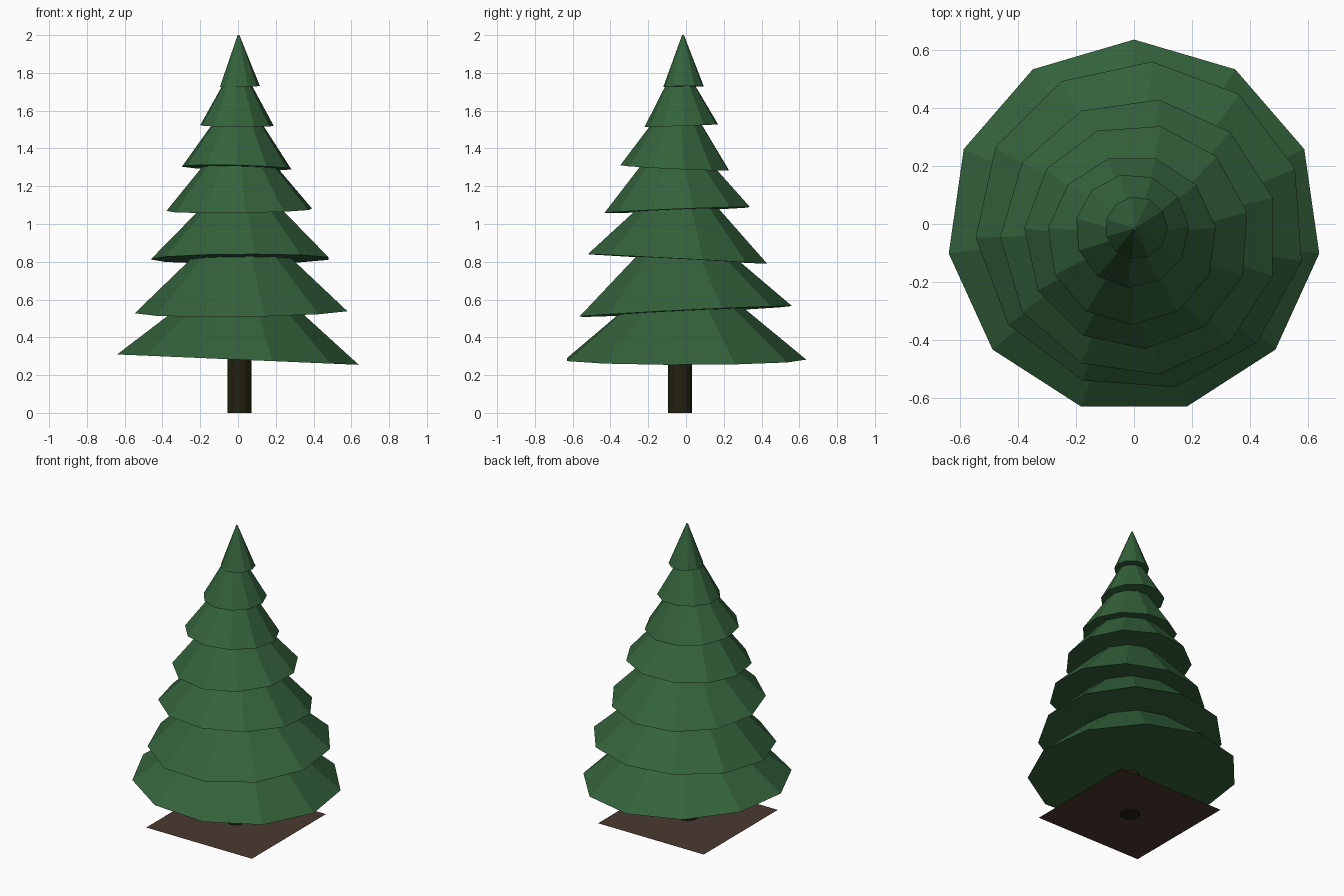
import bpy, bmesh, math
from mathutils import Matrix, Vector

cube = bpy.data.objects.get("Cube")
if cube:
    bpy.data.objects.remove(cube, do_unlink=True)


def material(name, rgb):
    mat = bpy.data.materials.new(name)
    mat.use_nodes = True
    colour = (*rgb, 1.0)
    mat.diffuse_color = colour
    bsdf = mat.node_tree.nodes["Principled BSDF"]
    bsdf.inputs["Base Color"].default_value = colour
    bsdf.inputs["Roughness"].default_value = 0.9
    return mat


def add_object(name, bm, mat):
    mesh = bpy.data.meshes.new(name)
    bm.to_mesh(mesh)
    bm.free()
    mesh.materials.append(mat)
    obj = bpy.data.objects.new(name, mesh)
    bpy.context.collection.objects.link(obj)
    return obj


def frustum(name, sides, r_low, r_top, height, base, mat, slope=(0, 0), turn=0):
    """Cone standing on its base centre, leaning so the base has the given slope."""
    bm = bmesh.new()
    bmesh.ops.create_cone(bm, cap_ends=True, segments=sides, radius1=r_low,
                          radius2=r_top, depth=height,
                          matrix=Matrix.Translation((0, 0, height / 2)))
    obj = add_object(name, bm, mat)
    up = Vector((-slope[0], -slope[1], 1)).normalized()
    lean = Vector((0, 0, 1)).rotation_difference(up).to_matrix().to_4x4()
    spin = Matrix.Rotation(-math.radians(turn), 4, "Z")
    obj.matrix_world = Matrix.Translation(base) @ lean @ spin
    return obj


green = material("needle_green", (0.034, 0.123, 0.044))
bark = material("dark_bark", (0.016, 0.015, 0.005))
soil = material("soil_brown", (0.068, 0.041, 0.028))

# Branch tiers: base centre, radius, height, base slope in x and y
tiers = [
    ((0.00, -0.01, 0.282), 0.647, 0.53, (-0.043, 0.0)),
    ((0.022, -0.007, 0.537), 0.57, 0.53, (0.013, 0.05)),
    ((0.018, -0.045, 0.815), 0.48, 0.48, (0.005, -0.053)),
    ((0.01, -0.043, 1.074), 0.39, 0.46, (0.015, 0.04)),
    ((-0.007, -0.055, 1.298), 0.293, 0.42, (-0.025, -0.045)),
    ((-0.007, -0.023, 1.521), 0.197, 0.345, (-0.01, 0.035)),
    ((0.008, -0.013, 1.728), 0.108, 0.272, (0.02, 0.01)),
]
for i, (base, radius, height, slope) in enumerate(tiers):
    frustum(f"branch_tier_{i + 1}", 11, radius, 0.005, height, base, green,
            slope, turn=4.1 * i)

# Trunk
frustum("trunk", 12, 0.063, 0.063, 0.55, (0.008, -0.032, 0), bark)

# Square ground patch
bm = bmesh.new()
bmesh.ops.create_grid(bm, x_segments=1, y_segments=1, size=0.396)
ground = add_object("ground_patch", bm, soil)
ground.location = (0.008, -0.032, 0.006)
